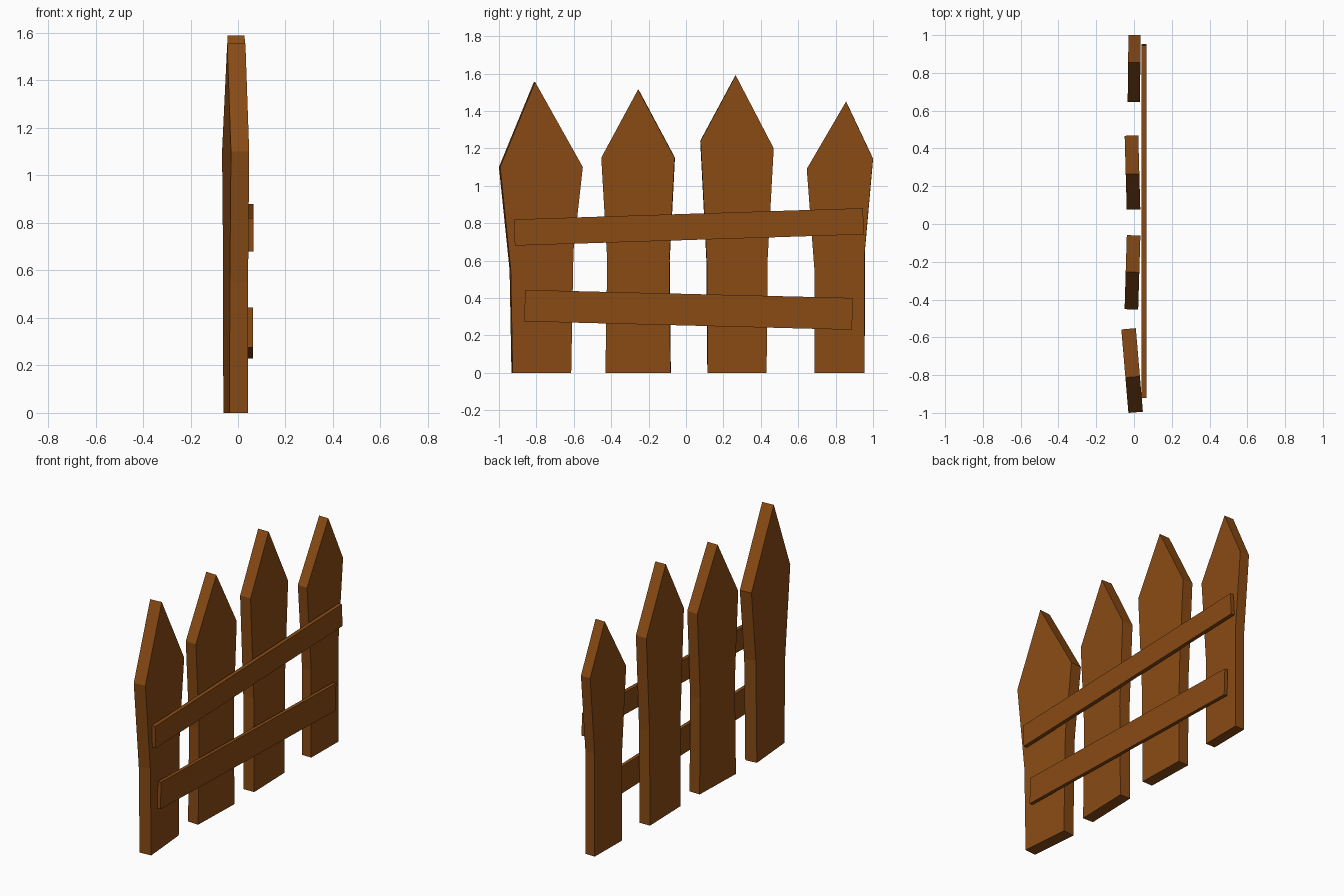
import bpy, bmesh
from mathutils import Vector

if "Cube" in bpy.data.objects:
    bpy.data.objects.remove(bpy.data.objects["Cube"])

wood = bpy.data.materials.new("brown_wood")
wood.diffuse_color = (0.25, 0.07, 0.007, 1)
wood.use_nodes = True
wood.node_tree.nodes["Principled BSDF"].inputs["Base Color"].default_value = wood.diffuse_color


def board(name, outline, x_mid, slope, thick):
    """Extrude a (y, z) outline along x; slope yaws the board (dx per dy)."""
    y_mid = (min(p[0] for p in outline) + max(p[0] for p in outline)) / 2
    n = Vector((1, -slope, 0)).normalized() * thick
    bm = bmesh.new()
    verts = [bm.verts.new(Vector((x_mid + slope * (y - y_mid), y, z)) - n / 2)
             for y, z in outline]
    face = bm.faces.new(verts)
    ext = bmesh.ops.extrude_face_region(bm, geom=[face])
    bmesh.ops.translate(bm, vec=n,
                        verts=[g for g in ext["geom"] if isinstance(g, bmesh.types.BMVert)])
    bmesh.ops.recalc_face_normals(bm, faces=bm.faces)
    mesh = bpy.data.meshes.new(name)
    bm.to_mesh(mesh)
    bm.free()
    mesh.materials.append(wood)
    obj = bpy.data.objects.new(name, mesh)
    bpy.context.collection.objects.link(obj)


# Pickets: bottom, waist, shoulder, tip, shoulder, waist, bottom
pickets = [
    ([(-0.93, 0), (-0.94, 0.55), (-0.997, 1.10), (-0.81, 1.555),
      (-0.555, 1.10), (-0.605, 0.65), (-0.617, 0)], -0.01, -0.085, 0.077),
    ([(-0.43, 0), (-0.42, 0.6), (-0.452, 1.15), (-0.255, 1.515),
      (-0.06, 1.15), (-0.088, 0.6), (-0.082, 0)], -0.008, 0.03, 0.072),
    ([(0.115, 0), (0.11, 0.6), (0.077, 1.24), (0.265, 1.59),
      (0.468, 1.20), (0.435, 0.6), (0.43, 0)], -0.008, -0.028, 0.072),
    ([(0.687, 0), (0.687, 0.55), (0.646, 1.09), (0.856, 1.45),
      (1.0, 1.145), (0.956, 0.65), (0.955, 0)], 0.001, 0.012, 0.065),
]
for i, (outline, x, slope, thick) in enumerate(pickets, 1):
    board(f"picket_{i}", outline, x, slope, thick)

# Cross rails on the +x side
board("upper_rail", [(-0.915, 0.68), (-0.92, 0.82), (0.945, 0.88), (0.953, 0.74)],
      0.053, 0, 0.024)
board("lower_rail", [(-0.865, 0.275), (-0.86, 0.443), (0.893, 0.4), (0.887, 0.23)],
      0.052, 0, 0.022)
